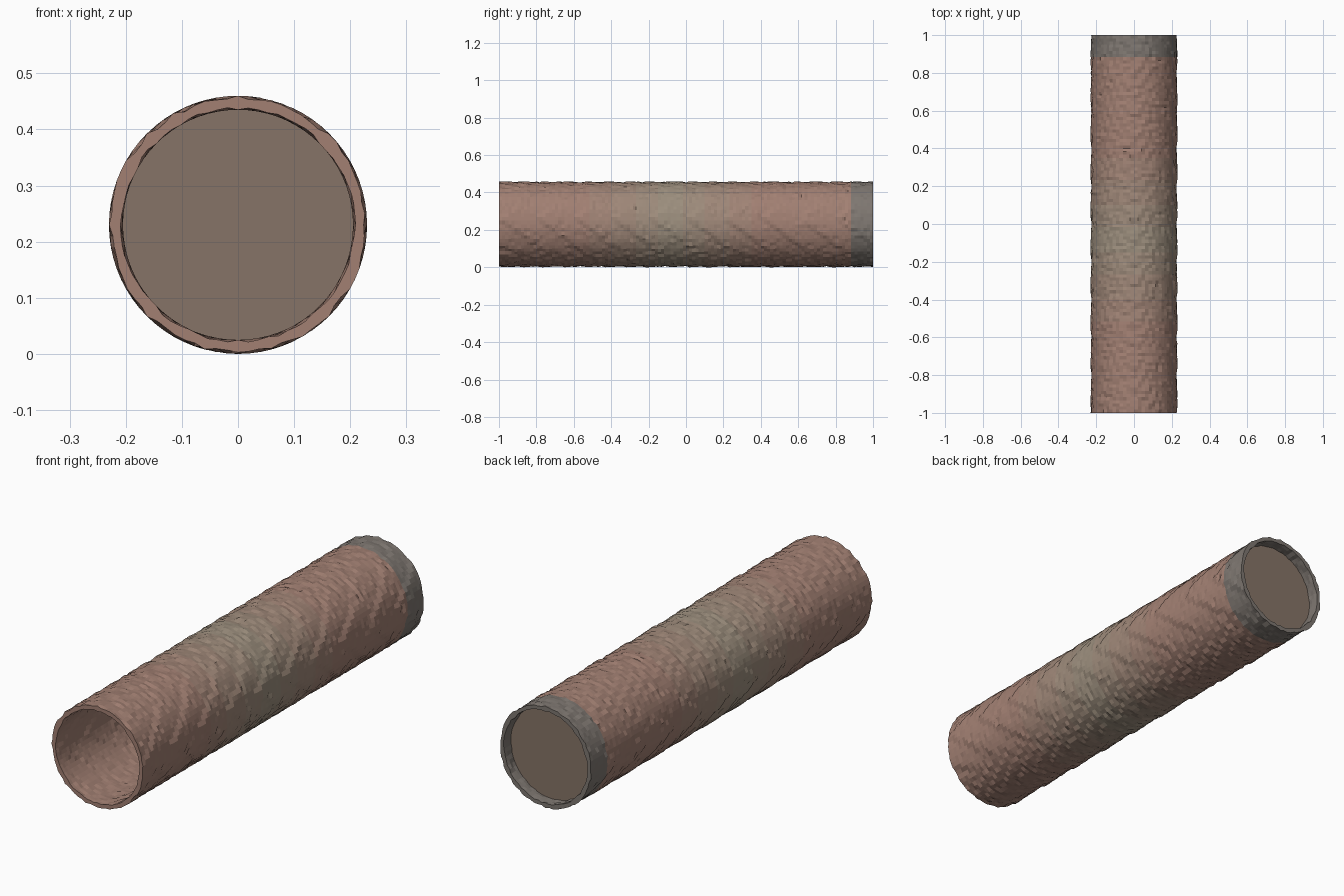
import bpy, math, random

if "Cube" in bpy.data.objects:
    bpy.data.objects.remove(bpy.data.objects["Cube"])

random.seed(4)
R_OUT, R_IN, ZC = 0.23, 0.205, 0.23
SEG, RINGS = 72, 120


def material(name, rgb):
    m = bpy.data.materials.new(name)
    m.diffuse_color = (*rgb, 1)
    m.use_nodes = True
    m.node_tree.nodes["Principled BSDF"].inputs["Base Color"].default_value = m.diffuse_color
    return m


rosy, tan, grey = (0.36, 0.215, 0.17), (0.33, 0.27, 0.205), (0.21, 0.185, 0.165)


def mix(a, b, t):
    return tuple(p + (q - p) * t for p, q in zip(a, b))


# Colour bands: rosy ends fading through tan, with a grey back band
band_mats = [material(f"bark_{i}", mix(rosy, tan, i / 4)) for i in range(5)]
band_mats.append(material("bark_grey", grey))
wood = material("heartwood", (0.24, 0.175, 0.135))


def band(y):
    if y > 0.88:
        return 5
    return max(0, min(4, round(4 * (1 - abs(y + 0.08) / 0.5))))


def bark_step(y, a):
    """Stepped chevron ridges: 0 on the crest, 1 in the trough."""
    side = abs(math.sin(a - 0.15))               # 0 at the sides, 1 on top and bottom
    phase = 5 * y - 1.6 * side
    if side > 0.8:
        phase = 9 * y - 5 * abs(math.cos(a)) ** 1.5
    saw = math.floor((phase % 1) * 4) / 4
    chip = random.random() < 0.12 + 0.25 * side
    return random.random() if chip else saw


def mesh_object(name, verts, faces, mats, mat_of):
    me = bpy.data.meshes.new(name)
    me.from_pydata(verts, [], faces)
    for m in mats:
        me.materials.append(m)
    for p in me.polygons:
        p.material_index = mat_of(p.center.y)
    me.update()
    ob = bpy.data.objects.new(name, me)
    bpy.context.collection.objects.link(ob)
    return ob


# Hollow bark tube: outer skin, back rim, inner skin, front rim
verts, faces = [], []
for base, sign, depth in ((R_OUT, -1, 0.008), (R_IN, 1, 0.006)):
    for j in range(RINGS + 1):
        y = -1 + 2 * j / RINGS
        for i in range(SEG):
            a = 2 * math.pi * i / SEG
            r = base + sign * depth * bark_step(y, a)
            verts.append((r * math.cos(a), y, ZC + r * math.sin(a)))

N = SEG * (RINGS + 1)
for j in range(RINGS):
    for i in range(SEG):
        k = (i + 1) % SEG
        a, b, c, d = j * SEG + i, j * SEG + k, (j + 1) * SEG + k, (j + 1) * SEG + i
        faces.append((a, d, c, b))
        faces.append((N + a, N + b, N + c, N + d))
last = RINGS * SEG
for i in range(SEG):
    k = (i + 1) % SEG
    faces.append((i, k, N + k, N + i))
    faces.append((last + i, N + last + i, N + last + k, last + k))
mesh_object("bark_tube", verts, faces, band_mats, band)

# Plug set just inside the back end
bpy.ops.mesh.primitive_cylinder_add(vertices=SEG, radius=0.208, depth=0.02,
                                    location=(0, 0.94, ZC),
                                    rotation=(math.pi / 2, 0, 0))
plug = bpy.context.object
plug.name = "back_plug"
plug.data.materials.append(wood)
